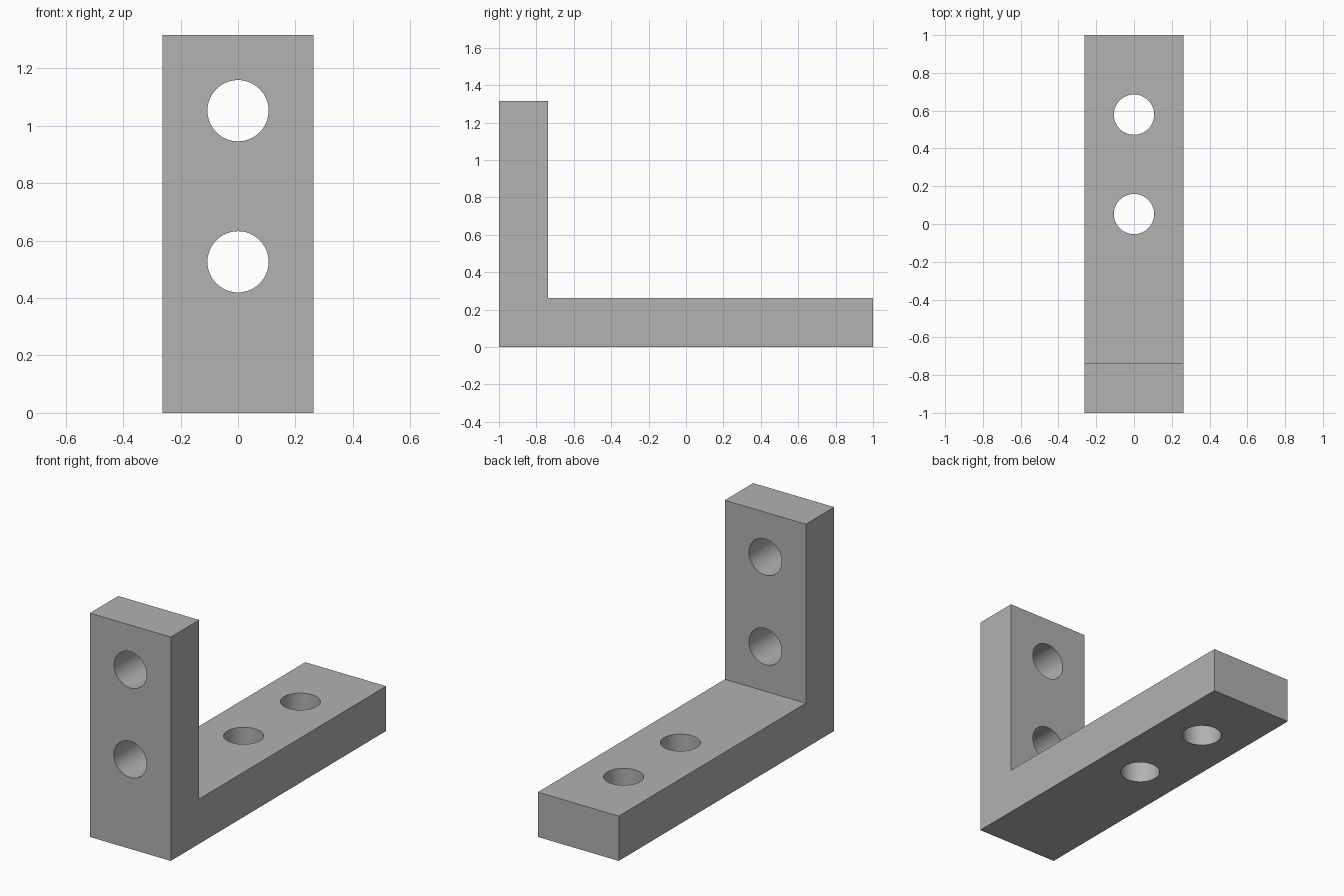
import bpy, bmesh
from math import pi, radians

if "Cube" in bpy.data.objects:
    bpy.data.objects.remove(bpy.data.objects["Cube"], do_unlink=True)

U = 1 / 19                      # one design unit
LENGTH, HEIGHT, WIDTH, THICK = 38 * U, 25 * U, 10 * U, 5 * U
HOLE_RADIUS = 0.1066
FRONT = -LENGTH / 2

grey = bpy.data.materials.new("plain grey")
grey.use_nodes = True
colour = (0.445, 0.445, 0.445, 1)
grey.diffuse_color = colour
grey.node_tree.nodes["Principled BSDF"].inputs["Base Color"].default_value = colour

# L-shaped side profile, extruded across the width
profile = [(FRONT, 0), (-FRONT, 0), (-FRONT, THICK),
           (FRONT + THICK, THICK), (FRONT + THICK, HEIGHT), (FRONT, HEIGHT)]
bm = bmesh.new()
face = bm.faces.new([bm.verts.new((-WIDTH / 2, y, z)) for y, z in profile])
extruded = bmesh.ops.extrude_face_region(bm, geom=[face])["geom"]
bmesh.ops.translate(bm, vec=(WIDTH, 0, 0),
                    verts=[v for v in extruded if isinstance(v, bmesh.types.BMVert)])
bmesh.ops.recalc_face_normals(bm, faces=bm.faces)
mesh = bpy.data.meshes.new("angle_bracket")
bm.to_mesh(mesh)
bm.free()
bracket = bpy.data.objects.new("angle_bracket", mesh)
bpy.context.collection.objects.link(bracket)
mesh.materials.append(grey)
bpy.context.view_layer.objects.active = bracket


def drill(location, rotation):
    """Cut one round through-hole in the bracket."""
    bpy.ops.mesh.primitive_cylinder_add(vertices=64, radius=HOLE_RADIUS, depth=THICK * 1.5,
                                        location=location, rotation=rotation)
    cutter = bpy.context.object
    cutter.name = "hole_cutter"
    cutter.hide_render = True
    cutter.data.materials.append(grey)
    bpy.context.view_layer.objects.active = bracket
    cut = bracket.modifiers.new("hole", "BOOLEAN")
    cut.operation = "DIFFERENCE"
    cut.solver = "EXACT"
    cut.object = cutter
    bpy.ops.object.modifier_apply(modifier=cut.name)
    bpy.data.objects.remove(cutter, do_unlink=True)


# Two holes in the upright and two in the foot
for z in (10 * U, 20 * U):
    drill((0, FRONT + THICK / 2, z), (pi / 2, 0, 0))
for y in (20 * U, 30 * U):
    drill((0, FRONT + y, THICK / 2), (0, 0, 0))

# Smooth bores with crisp edges
bpy.ops.object.select_all(action="DESELECT")
bracket.select_set(True)
bpy.context.view_layer.objects.active = bracket
bpy.ops.object.shade_smooth_by_angle(angle=radians(30))
